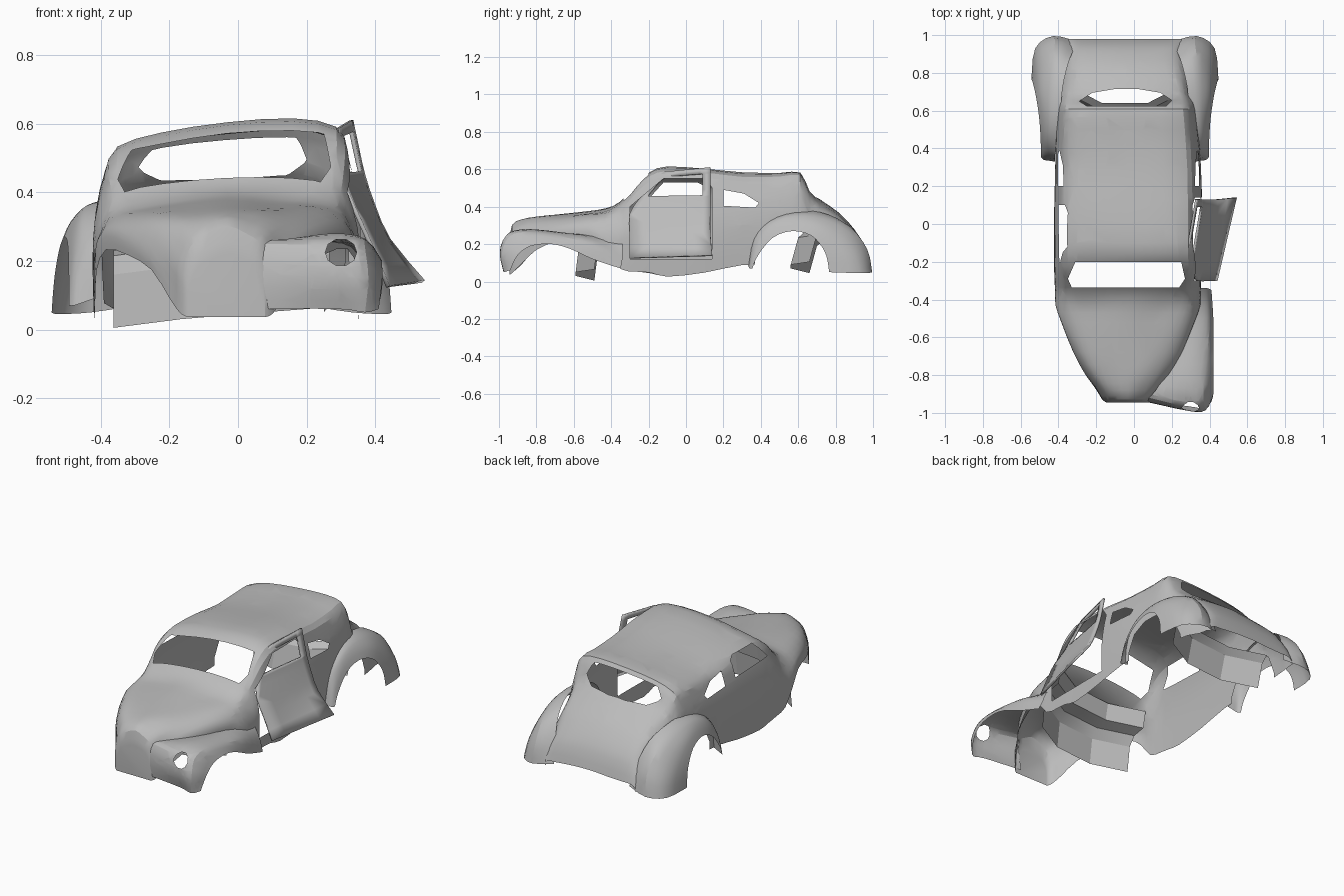
import bpy, bmesh, math, random
from mathutils import Vector

random.seed(4)
old = bpy.data.objects.get("Cube")
if old:
    bpy.data.objects.remove(old, do_unlink=True)

paint = bpy.data.materials.new("bare grey metal")
paint.use_nodes = True
GREY = (0.5, 0.5, 0.5, 1)
paint.diffuse_color = GREY
paint.node_tree.nodes["Principled BSDF"].inputs["Base Color"].default_value = GREY

MID = -0.048          # centre line at the tail of the bent shell
made = []


def spline(pts, n):
    """Smooth curve through the points, n steps per span."""
    out = []
    for i in range(len(pts) - 1):
        p1, p2 = pts[i], pts[i + 1]
        p0 = pts[i - 1] if i else p1
        p3 = pts[i + 2] if i + 2 < len(pts) else p2
        for k in range(n):
            t = k / n
            m1, m2 = (p2 - p0) / 2, (p3 - p1) / 2
            out.append(p1 * (2*t**3 - 3*t**2 + 1) + m1 * (t**3 - 2*t**2 + t)
                       + p2 * (3*t**2 - 2*t**3) + m2 * (t**3 - t**2))
    return out + [pts[-1].copy()]


def sheet(rows, n=2, cap=False):
    """Skin a grid of control points; optionally close the first row."""
    rows = [[Vector(p) for p in r] for r in rows]
    rows = [spline(r, n) for r in rows]
    cols = [spline(list(c), n) for c in zip(*rows)]
    bm = bmesh.new()
    grid = [[bm.verts.new(p) for p in c] for c in cols]
    for a, b in zip(grid, grid[1:]):
        for i in range(len(a) - 1):
            bm.faces.new((a[i], a[i + 1], b[i + 1], b[i]))
    if cap:
        bm.faces.new([c[0] for c in grid])
    return bm


def cut(bm, poly, axes, side):
    """Cut a convex opening, seen along one axis, out of the chosen side."""
    a, b = axes
    mid = Vector((0, 0, 0))
    for p in poly:
        mid[a] += p[0] / len(poly)
        mid[b] += p[1] / len(poly)
    reach = max(math.hypot(p[0] - mid[a], p[1] - mid[b]) for p in poly) + 0.1
    planes = []
    for p, q in zip(poly, poly[1:] + poly[:1]):
        co, no = Vector((0, 0, 0)), Vector((0, 0, 0))
        co[a], co[b] = p
        no[a], no[b] = q[1] - p[1], p[0] - q[0]
        no.normalize()
        if (mid - co).dot(no) > 0:
            no = -no
        planes.append((co, no))

    def near():
        res = []
        for f in bm.faces:
            c = f.calc_center_median()
            if side(c) and abs(c[a] - mid[a]) < reach and abs(c[b] - mid[b]) < reach:
                res.append(f)
        return res

    for co, no in planes:
        faces = near()
        edges = list({e for f in faces for e in f.edges})
        verts = list({v for f in faces for v in f.verts})
        bmesh.ops.bisect_plane(bm, geom=verts + edges + faces, dist=1e-5,
                               plane_co=co, plane_no=no)
    dead = [f for f in near()
            if all((f.calc_center_median() - co).dot(no) < 0 for co, no in planes)]
    bmesh.ops.delete(bm, geom=dead, context='FACES')


def finish(name, bm, thick=0):
    bmesh.ops.recalc_face_normals(bm, faces=bm.faces)
    me = bpy.data.meshes.new(name)
    bm.to_mesh(me)
    bm.free()
    me.materials.append(paint)
    ob = bpy.data.objects.new(name, me)
    bpy.context.collection.objects.link(ob)
    if thick:
        mod = ob.modifiers.new("thickness", 'SOLIDIFY')
        mod.thickness, mod.offset = thick, 0
    made.append(ob)


# Body shell: sections from nose to tail (y, bottom, top, half width, boxiness)
stations = [
    (-.945, .04, .22, .11, 0), (-.93, .045, .30, .135, 0), (-.88, .09, .335, .165, 0),
    (-.8, .17, .35, .22, 0), (-.68, .22, .36, .285, 0), (-.52, .235, .375, .35, 0),
    (-.43, .17, .39, .38, .3), (-.35, .07, .43, .385, .7), (-.26, .055, .52, .387, 1),
    (-.19, .045, .575, .387, 1), (-.1, .03, .605, .387, 1), (.1, .05, .59, .387, 1),
    (.3, .09, .57, .383, 1), (.5, .09, .573, .375, 1), (.61, .09, .575, .365, 1),
    (.66, .08, .485, .36, .9), (.72, .08, .435, .355, .6), (.82, .07, .37, .34, .5),
    (.9, .06, .28, .32, .5), (.95, .06, .2, .31, .5), (.98, .05, .1, .3, .5)]
rounded = [(1, 0), (1, .25), (.97, .5), (.86, .7), (.7, .83), (.4, .93), (0, 1)]
boxy = [(1, 0), (1.01, .3), (.99, .56), (.92, .8), (.82, .93), (.5, .985), (0, 1)]
rows = []
for y, low, top, w, k in stations:
    half = []
    for r, b in zip(rounded, boxy):
        fx, fz = r[0] + (b[0] - r[0]) * k, r[1] + (b[1] - r[1]) * k
        half.append((w * fx, low + (top - low) * fz))
    ring = [(-x, z) for x, z in half] + half[-2::-1]
    centre = MID + .015 * min(1, max(0, (.9 - y) * 2))
    row = []
    for x, z in ring:
        lean = x * .35 * max(z - .3, 0)
        row.append((centre + x + random.uniform(-.003, .003), y,
                    z + lean + random.uniform(-.004, .004)))
    rows.append(row)
shell = sheet(rows, 2, cap=True)

left = lambda c: c.x > .15
right = lambda c: c.x < -.22
XY, YZ, XZ = (0, 1), (1, 2), (0, 2)

# Windscreen and rear window
cut(shell, [(-.33, -.335), (.24, -.335), (.27, -.29), (.25, -.2), (-.31, -.2),
            (-.35, -.29)], XY, lambda c: c.z > .3)
cut(shell, [(-.29, .65), (-.22, .695), (-.1, .715), (.02, .715), (.14, .695),
            (.2, .655), (.17, .625), (-.25, .625)], XY, lambda c: c.z > .3)
# Left doorway, right door window
cut(shell, [(-.3, .12), (.14, .12), (.14, .5), (.1, .55), (-.12, .55), (-.3, .4)],
    YZ, left)
cut(shell, [(-.21, .43), (.1, .42), (.1, .51), (.06, .53), (-.12, .53)], YZ, right)
# Quarter windows and rear wheel openings
for side in (left, right):
    cut(shell, [(.2, .405), (.37, .395), (.39, .42), (.31, .47), (.2, .49)], YZ, side)
    cut(shell, [(.37, 0), (.77, 0), (.77, .1), (.71, .24), (.62, .3), (.5, .29),
                (.42, .24), (.37, .14)], YZ, side)
finish("body_shell", shell)

# Rear fenders: rows run over the wheel, columns from body to wheel lip
arch = [
    [(.37, .33, .09), (.40, .335, .08), (.43, .34, .07), (.445, .355, .07)],
    [(.37, .36, .25), (.405, .365, .22), (.43, .37, .18), (.445, .385, .14)],
    [(.36, .45, .335), (.405, .45, .315), (.43, .455, .28), (.447, .465, .235)],
    [(.34, .58, .375), (.395, .58, .36), (.432, .58, .32), (.455, .57, .27)],
    [(.33, .72, .37), (.39, .74, .345), (.445, .71, .3), (.47, .67, .245)],
    [(.30, .85, .31), (.38, .885, .28), (.455, .82, .23), (.483, .73, .18)],
    [(.27, .925, .19), (.37, .97, .17), (.465, .9, .14), (.49, .755, .12)],
    [(.25, .965, .07), (.38, .995, .05), (.475, .93, .045), (.495, .765, .05)]]
for name, s in (("left_rear_fender", 1), ("right_rear_fender", -1)):
    finish(name, sheet([[(MID + s * x, y, z) for x, y, z in r] for r in arch], 3))

# Only the left front fender is fitted
front = [
    [(.05, -.935, .06), (.29, -.965, .06), (.37, -.975, .05), (.41, -.94, .06)],
    [(.06, -.94, .16), (.29, -.99, .15), (.38, -.985, .15), (.42, -.9, .14)],
    [(.08, -.92, .25), (.28, -.965, .245), (.37, -.945, .24), (.42, -.83, .19)],
    [(.135, -.85, .26), (.27, -.87, .28), (.37, -.85, .265), (.42, -.72, .2)],
    [(.22, -.68, .25), (.31, -.68, .265), (.39, -.67, .24), (.42, -.62, .175)],
    [(.29, -.5, .25), (.35, -.5, .235), (.4, -.5, .2), (.42, -.5, .12)],
    [(.34, -.34, .22), (.37, -.34, .17), (.39, -.34, .12), (.41, -.35, .07)]]
fender = sheet(front, 3)
lamp = [(.3 + .046 * math.cos(i * math.pi / 5), .225 + .04 * math.sin(i * math.pi / 5))
        for i in range(10)]
cut(fender, lamp, XZ, lambda c: c.y < -.86)
finish("left_front_fender", fender)

# Left door, hanging open and tilted outwards (front edge, rear edge per height)
door_edges = [((.437, -.3, .125), (.54, .14, .14)), ((.385, -.3, .25), (.44, .13, .26)),
              ((.335, -.3, .36), (.395, .13, .36)), ((.303, -.25, .44), (.365, .13, .45)),
              ((.29, -.19, .52), (.347, .13, .53)), ((.288, -.12, .585), (.33, .13, .61))]
door = sheet([[Vector(a).lerp(Vector(b), t) for t in (0, .5, 1)]
              for a, b in door_edges], 2)
cut(door, [(-.205, .455), (.09, .46), (.09, .575), (-.1, .56), (-.14, .535)],
    YZ, lambda c: True)
finish("left_door", door, .012)


# Folded bulkheads across the car: bowed, tilted, stepped plates
def bulkhead(name, y, fold):
    plan = [(-.315, .1, -.01), (-.12, 0, .015), (.12, 0, .035), (.315, .1, .05)]
    finish(name, sheet([[(MID + x, y + bow + dy, z + dz) for x, bow, dz in plan]
                        for dy, z in fold], 1))


bulkhead("front_bulkhead", -.59, [(0, .015), (.02, .17), (.06, .225), (.14, .24),
                                  (.16, .34)])
bulkhead("rear_bulkhead", .56, [(0, .055), (.04, .2), (.08, .235)])

# Smooth panels, keeping the folds sharp
bpy.ops.object.select_all(action='DESELECT')
for ob in made:
    ob.select_set(True)
bpy.context.view_layer.objects.active = made[0]
bpy.ops.object.shade_smooth_by_angle(angle=math.radians(25))
